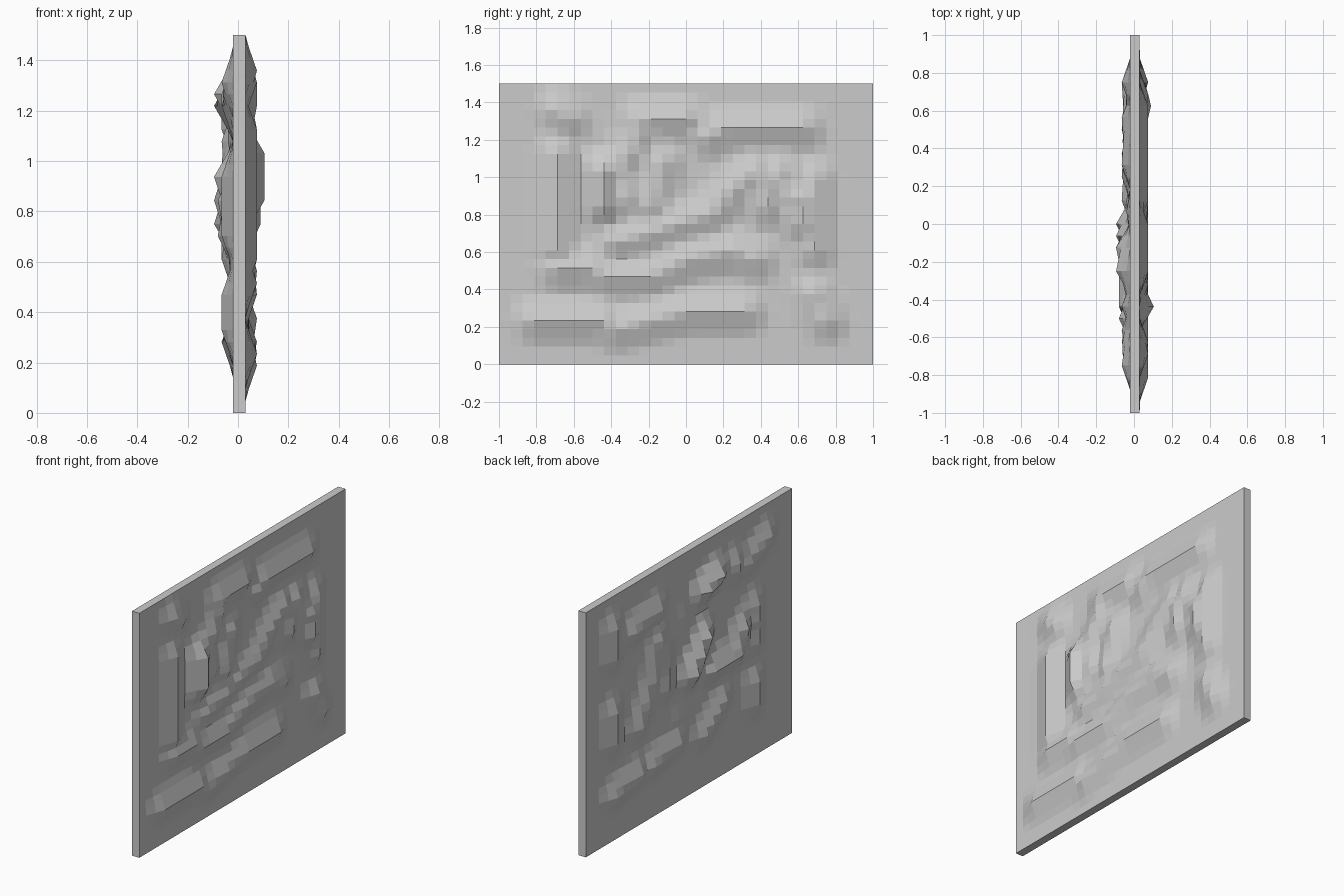
import bpy
import bmesh
from mathutils import Vector
from mathutils.geometry import intersect_point_line

starter = bpy.data.objects.get("Cube")
if starter:
    bpy.data.objects.remove(starter)

# Panel proportions; strokes are laid out in grid cells (column, row)
CELLS = 32
WIDTH, HEIGHT = 2.0, 1.5
CELL = Vector((WIDTH / CELLS, HEIGHT / CELLS))
LEFT_FACE, RIGHT_FACE = 0.03, -0.02
REACH = 0.13
LOW, NORMAL, HIGH, PEAK = 0.02, 0.045, 0.06, 0.075

# Raised strokes on the left face of the panel
left_strokes = [
    (NORMAL, [(3, 5), (9, 5)]),
    (NORMAL, [(10, 4), (13, 5), (16, 6), (21, 6)]),
    (NORMAL, [(5, 24), (5, 13)]),
    (NORMAL, [(5, 11), (8, 11), (9, 10), (13, 10), (16, 12), (20, 13), (22, 12)]),
    (NORMAL, [(10, 14), (13, 15), (15, 16), (18, 17), (20, 20), (22, 22)]),
    (PEAK, [(9, 22), (9, 18)]),
    (NORMAL, [(16, 28), (12, 28), (12, 26), (10, 22), (11, 19)]),
    (NORMAL, [(14, 23), (13, 18)]),
    (NORMAL, [(18, 26), (19, 27), (26, 27)]),
    (NORMAL, [(23, 21), (23, 18)]),
    (NORMAL, [(24, 22), (25, 19)]),
    (HIGH, [(26, 19), (26, 16)]),
    (NORMAL, [(27, 21), (27, 13)]),
    (NORMAL, [(27, 8), (28, 5)]),
    (NORMAL, [(5, 29), (6, 28)]),
]

# Raised strokes on the right face of the panel
right_strokes = [
    (NORMAL, [(28, 28), (28, 24)]),
    (NORMAL, [(25, 26), (21, 27)]),
    (LOW, [(17, 23), (17, 24)]),
    (NORMAL, [(21, 23), (22, 18), (24, 13)]),
    (NORMAL, [(20, 21), (20, 16)]),
    (PEAK, [(14, 20), (16, 16)]),
    (HIGH, [(13, 15), (9, 15), (8, 18)]),
    (NORMAL, [(6, 20), (6, 15)]),
    (PEAK, [(12, 27), (14, 26)]),
    (NORMAL, [(9, 27), (9, 26)]),
    (NORMAL, [(7, 26), (4, 28)]),
    (NORMAL, [(28, 17), (28, 13)]),
    (NORMAL, [(28, 6), (24, 7)]),
    (NORMAL, [(22, 7), (18, 8)]),
    (NORMAL, [(14, 7), (11, 10)]),
    (NORMAL, [(6, 10), (6, 7)]),
    (LOW, [(17, 11), (18, 11)]),
]


def distance_to_segment(point, start, end):
    """Shortest distance from a point to a straight piece of a stroke."""
    nearest, factor = intersect_point_line(point, start, end)
    factor = min(max(factor, 0.0), 1.0)
    return (point.to_2d() - start.lerp(end, factor)).length


def relief_height(point, strokes):
    """Height of the tallest stroke covering a point of the panel."""
    tallest = 0.0
    for height, path in strokes:
        corners = [Vector(corner) * CELL for corner in path]
        distance = min(distance_to_segment(point, start, end)
                       for start, end in zip(corners, corners[1:]))
        tallest = max(tallest, height * max(0.0, 1 - distance / REACH))
    return tallest


def add_relief_face(bm, base, outward, strokes):
    """Add one gridded face of the panel, pushed outward along its strokes."""
    grid = bmesh.ops.create_grid(bm, x_segments=CELLS, y_segments=CELLS, size=1)
    for vert in grid["verts"]:
        across = (vert.co.x + 1) / 2 * WIDTH
        up = (vert.co.y + 1) / 2 * HEIGHT
        push = relief_height(Vector((across, up)), strokes)
        vert.co = (base + outward * push, across - WIDTH / 2, up)


# Plain grey surface
grey = bpy.data.materials.new("plain_grey")
grey.use_nodes = True
colour = (0.6, 0.6, 0.6, 1.0)
grey.diffuse_color = colour
grey.node_tree.nodes["Principled BSDF"].inputs["Base Color"].default_value = colour

# Both relief faces, joined around the rim into one closed slab
bm = bmesh.new()
add_relief_face(bm, LEFT_FACE, 1, left_strokes)
add_relief_face(bm, RIGHT_FACE, -1, right_strokes)
rim = [edge for edge in bm.edges if edge.is_boundary]
bmesh.ops.bridge_loops(bm, edges=rim)
bmesh.ops.recalc_face_normals(bm, faces=bm.faces)

mesh = bpy.data.meshes.new("relief_panel")
bm.to_mesh(mesh)
bm.free()
mesh.materials.append(grey)
panel = bpy.data.objects.new("relief_panel", mesh)
bpy.context.collection.objects.link(panel)
